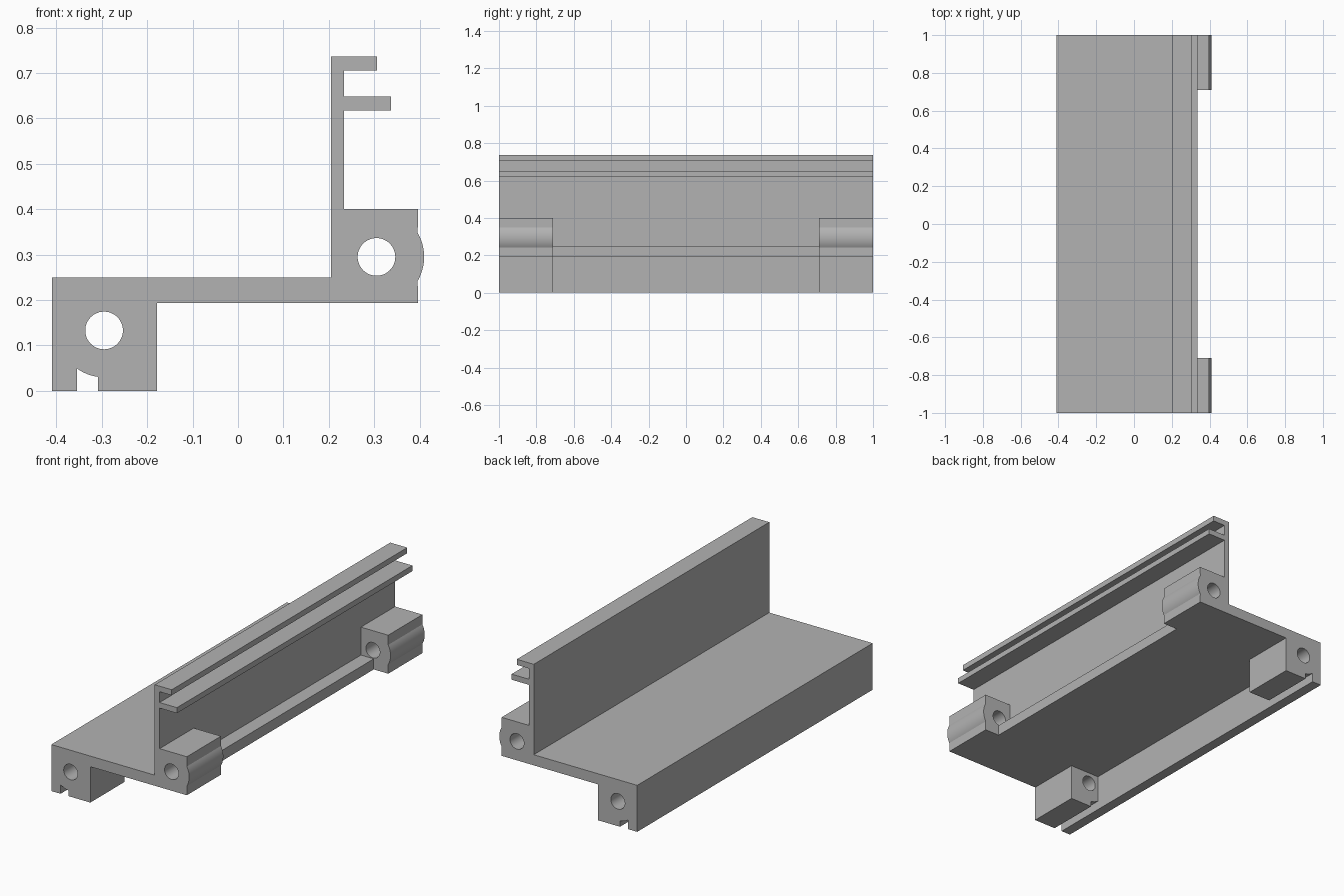
import bpy, bmesh
from math import cos, sin, pi, radians

cube = bpy.data.objects.get("Cube")
if cube:
    bpy.data.objects.remove(cube, do_unlink=True)

grey = bpy.data.materials.new("plain grey")
grey.use_nodes = True
grey.diffuse_color = (0.45, 0.45, 0.45, 1)
grey.node_tree.nodes["Principled BSDF"].inputs["Base Color"].default_value = (0.45, 0.45, 0.45, 1)

BOSS_LENGTH = 0.29
LEFT_PIN = (0.305, 0.295)     # hole centres in x, z
RIGHT_PIN = (-0.295, 0.133)


def arc(centre, radius, start, end, steps):
    """Points on an arc in the xz plane, angles in degrees."""
    angles = [radians(start + (end - start) * i / steps) for i in range(steps + 1)]
    return [(centre[0] + radius * cos(a), centre[1] + radius * sin(a)) for a in angles]


def prism(name, outline, y0, y1):
    """Extrude an xz outline from y0 to y1."""
    bm = bmesh.new()
    face = bm.faces.new([bm.verts.new((x, y0, z)) for x, z in outline])
    moved = bmesh.ops.extrude_face_region(bm, geom=[face])["geom"]
    bmesh.ops.translate(bm, vec=(0, y1 - y0, 0),
                        verts=[v for v in moved if isinstance(v, bmesh.types.BMVert)])
    bmesh.ops.recalc_face_normals(bm, faces=bm.faces)
    mesh = bpy.data.meshes.new(name)
    bm.to_mesh(mesh)
    bm.free()
    mesh.materials.append(grey)
    obj = bpy.data.objects.new(name, mesh)
    bpy.context.collection.objects.link(obj)
    return obj


def combine(target, tool, operation):
    """Apply a boolean and discard the tool."""
    mod = target.modifiers.new(operation, "BOOLEAN")
    mod.operation, mod.solver, mod.object = operation, "EXACT", tool
    bpy.context.view_layer.objects.active = target
    bpy.ops.object.modifier_apply(modifier=mod.name)
    bpy.data.objects.remove(tool, do_unlink=True)


# Full-length rail: skirt, floor plate, upright wall and two lips
rail = prism("rail", [
    (-0.41, 0), (-0.355, 0), (-0.355, 0.193), (0.31, 0.193), (0.31, 0.25),
    (0.234, 0.25), (0.234, 0.618), (0.337, 0.618), (0.337, 0.648), (0.234, 0.648),
    (0.234, 0.706), (0.306, 0.706), (0.306, 0.736), (0.205, 0.736),
    (0.205, 0.25), (-0.41, 0.25)], -1, 1)

# Boss outlines: rounded bulge on one, curved groove on the other
left_boss = [(0.22, 0.193), (0.396, 0.193)] + arc(LEFT_PIN, 0.105, -30, 30, 16) \
    + [(0.396, 0.40), (0.22, 0.40)]
right_boss = [(-0.37, 0.049)] + arc(RIGHT_PIN, 0.103, 234.4, 262.8, 8) \
    + [(-0.308, 0), (-0.178, 0), (-0.178, 0.22), (-0.37, 0.22)]

# A boss pair at each end
for y0 in (-1, 1 - BOSS_LENGTH):
    for outline in (left_boss, right_boss):
        combine(rail, prism("boss", outline, y0, y0 + BOSS_LENGTH), "UNION")

# Pin holes through the bosses
for pin in (LEFT_PIN, RIGHT_PIN):
    combine(rail, prism("pin_hole", arc(pin, 0.0415, 0, 352.5, 47), -1.1, 1.1), "DIFFERENCE")

bpy.ops.object.select_all(action="DESELECT")
rail.select_set(True)
bpy.context.view_layer.objects.active = rail
bpy.ops.object.shade_smooth_by_angle(angle=radians(20))
